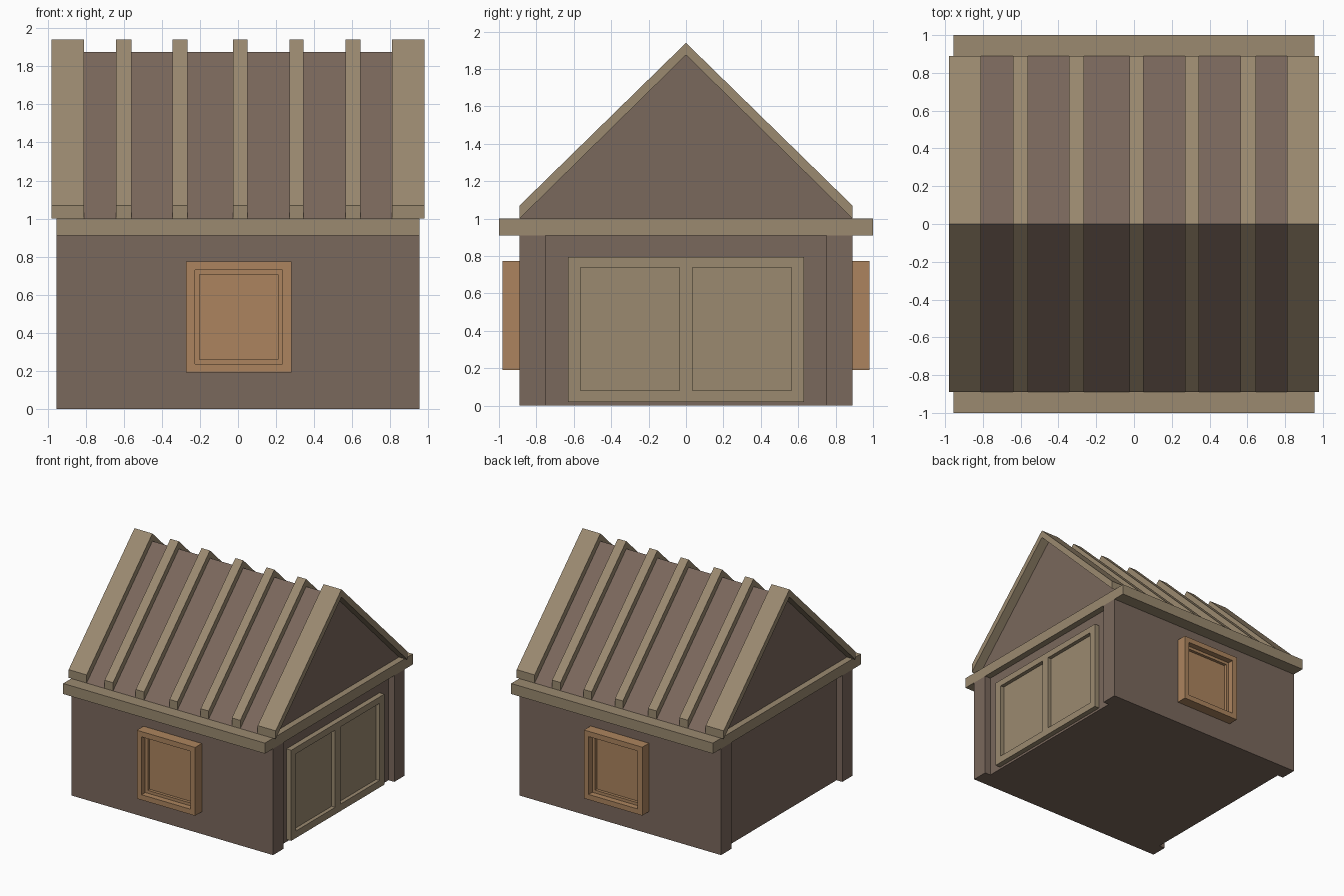
import bpy, bmesh
from mathutils import Vector

if "Cube" in bpy.data.objects:
    bpy.data.objects.remove(bpy.data.objects["Cube"])


def material(name, rgb):
    m = bpy.data.materials.new(name)
    m.diffuse_color = (*rgb, 1)
    m.use_nodes = True
    m.node_tree.nodes["Principled BSDF"].inputs["Base Color"].default_value = m.diffuse_color
    return m


WALL = material("wall_brown", (0.195, 0.138, 0.107))
TRIM = material("trim_tan", (0.328, 0.254, 0.162))
WOOD = material("window_wood", (0.413, 0.231, 0.112))


def finish(name, bm, mat):
    bmesh.ops.recalc_face_normals(bm, faces=bm.faces[:])
    me = bpy.data.meshes.new(name)
    bm.to_mesh(me)
    bm.free()
    me.materials.append(mat)
    ob = bpy.data.objects.new(name, me)
    bpy.context.collection.objects.link(ob)
    return ob


def prism(bm, pts, vec):
    """Extrude a closed polygon along vec."""
    f = bm.faces.new([bm.verts.new(p) for p in pts])
    r = bmesh.ops.extrude_face_region(bm, geom=[f], use_keep_orig=True)
    vs = [v for v in r["geom"] if isinstance(v, bmesh.types.BMVert)]
    bmesh.ops.translate(bm, verts=vs, vec=Vector(vec))


def box(bm, x0, x1, y0, y1, z0, z1):
    prism(bm, [(x0, y0, z0), (x1, y0, z0), (x1, y1, z0), (x0, y1, z0)], (0, 0, z1 - z0))


# Walls: H-shaped footprint leaves a shallow recess between the corner posts
X, R, Y, P = 0.955, 0.90, 0.89, 0.75
plan = [(X, -Y), (X, -P), (R, -P), (R, P), (X, P), (X, Y)]
plan += [(-x, -y) for x, y in plan]
bm = bmesh.new()
prism(bm, [(x, y, 0) for x, y in plan], (0, 0, 0.91))
finish("walls", bm, WALL)

# Eaves band
bm = bmesh.new()
box(bm, -X, X, -1, 1, 0.91, 1.0)
finish("eaves_band", bm, TRIM)

# Roof body with gables
bm = bmesh.new()
prism(bm, [(-0.9, -Y, 1), (-0.9, Y, 1), (-0.9, 0, 1.875)], (1.8, 0, 0))
finish("roof", bm, WALL)

# Roof ribs; the wide end ones overhang the gables
spans = [(-0.98, -0.81), (-0.64, -0.56), (-0.345, -0.265), (-0.025, 0.05),
         (0.27, 0.345), (0.565, 0.645), (0.81, 0.98)]
profile = [(-Y, 1.0), (0, 1.875), (Y, 1.0), (Y, 1.07), (0, 1.94), (-Y, 1.07)]
for i, (a, b) in enumerate(spans):
    bm = bmesh.new()
    prism(bm, [(a, y, z) for y, z in profile], (b - a, 0, 0))
    finish(f"roof_rib_{i + 1}", bm, TRIM)

# Stepped windows, front and back
for name, s in (("front_window", -1), ("back_window", 1)):
    bm = bmesh.new()
    box(bm, -0.272, 0.28, min(s * 0.88, s * 0.98), max(s * 0.88, s * 0.98), 0.19, 0.775)
    face = max(bm.faces, key=lambda f: f.calc_center_median().y * s)
    for width, depth in ((0.045, 0.05), (0.025, 0.025)):
        bmesh.ops.inset_region(bm, faces=[face], thickness=width, use_even_offset=True)
        face = bmesh.ops.extrude_discrete_faces(bm, faces=[face])["faces"][0]
        bmesh.ops.translate(bm, verts=face.verts[:], vec=(0, -s * depth, 0))
    finish(name, bm, WOOD)

# Double door on the right side: backing panel plus frame bars
bm = bmesh.new()
box(bm, 0.89, 0.912, -0.565, 0.565, 0.08, 0.74)
finish("door_panels", bm, TRIM)
bm = bmesh.new()
for y0, y1, z0, z1 in ((-0.63, 0.63, 0.02, 0.08), (-0.63, 0.63, 0.74, 0.795),
                       (-0.63, -0.565, 0.08, 0.74), (-0.035, 0.035, 0.08, 0.74),
                       (0.565, 0.63, 0.08, 0.74)):
    box(bm, 0.89, 0.945, y0, y1, z0, z1)
finish("door_frame", bm, TRIM)
